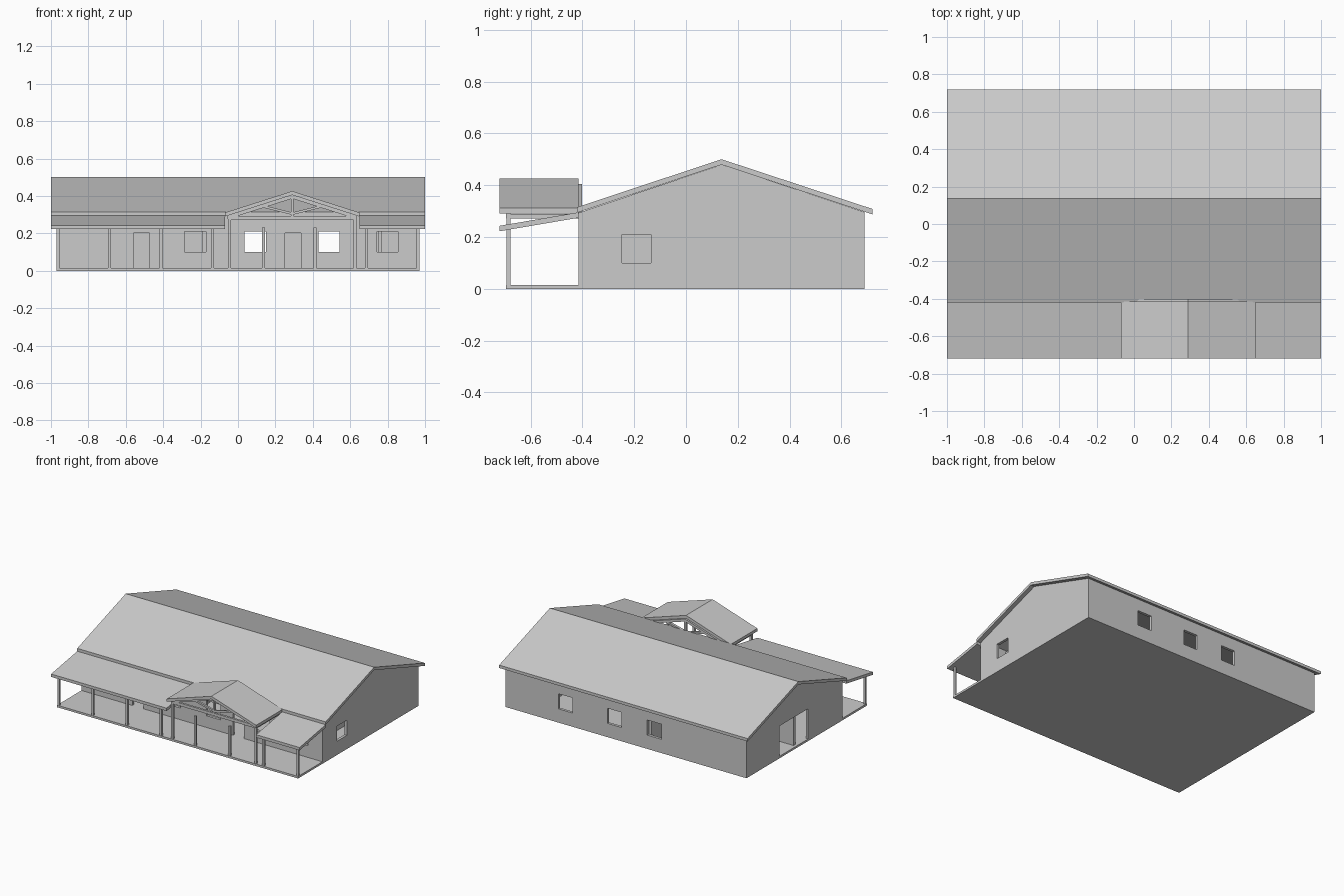
import bpy, bmesh
from mathutils import Vector

cube = bpy.data.objects.get("Cube")
if cube:
    bpy.data.objects.remove(cube)

GREY = (0.6, 0.6, 0.6, 1)
grey = bpy.data.materials.new("plain grey")
grey.use_nodes = True
grey.diffuse_color = GREY
grey.node_tree.nodes["Principled BSDF"].inputs["Base Color"].default_value = GREY


def extrude(name, profile, axis, a, b):
    """Extrude a 2D profile from a to b. Axis x takes (y, z), axis y takes (x, z)."""
    def put(p, t):
        return (t, p[0], p[1]) if axis == "x" else (p[0], t, p[1])
    bm = bmesh.new()
    face = bm.faces.new([bm.verts.new(put(p, a)) for p in profile])
    new = bmesh.ops.extrude_face_region(bm, geom=[face])["geom"]
    shift = Vector(put((0, 0), b - a))
    bmesh.ops.translate(bm, vec=shift, verts=[v for v in new if isinstance(v, bmesh.types.BMVert)])
    bmesh.ops.recalc_face_normals(bm, faces=bm.faces)
    mesh = bpy.data.meshes.new(name)
    bm.to_mesh(mesh)
    bm.free()
    mesh.materials.append(grey)
    obj = bpy.data.objects.new(name, mesh)
    bpy.context.collection.objects.link(obj)
    return obj


def box(name, x, y, z):
    return extrude(name, [(x[0], z[0]), (x[1], z[0]), (x[1], z[1]), (x[0], z[1])], "y", *y)


def slab(name, line, depth, axis, a, b):
    """Extrude a band that hangs below a line of points."""
    under = [(u, v - depth) for u, v in reversed(line)]
    return extrude(name, line + under, axis, a, b)


def strut(name, p, q, width, y):
    """Straight timber between two points in the x-z plane."""
    p, q = Vector(p), Vector(q)
    side = (q - p).orthogonal().normalized() * width / 2
    return extrude(name, [p + side, q + side, q - side, p - side], "y", *y)


def cut(target, cutter):
    mod = target.modifiers.new("opening", "BOOLEAN")
    mod.operation = "DIFFERENCE"
    mod.solver = "EXACT"
    mod.object = cutter
    bpy.context.view_layer.objects.active = target
    bpy.ops.object.modifier_apply(modifier=mod.name)
    bpy.data.objects.remove(cutter)


# Main dimensions
SIDE, FRONT, BACK, RIDGE = 0.97, -0.415, 0.69, 0.137
WALL, FLOOR, ROOF = 0.02, 0.015, 0.021
PORCH = -0.695
EDGE = -0.72

# House shell: gabled block hollowed down to its floor
house = extrude("house_walls", [(FRONT, 0), (BACK, 0), (BACK, 0.296), (RIDGE, 0.479), (FRONT, 0.293)],
                "x", -SIDE, SIDE)
cut(house, box("hollow", (-SIDE + WALL, SIDE - WALL), (FRONT + WALL, BACK - WALL), (FLOOR, 1)))

# Window and door openings
SILL, HEAD, DOOR_HEAD = 0.10, 0.21, 0.203
front_cut, back_cut = (FRONT - 0.05, FRONT + 0.05), (BACK - 0.05, BACK + 0.05)
for x in (-0.285, 0.036, 0.43, 0.742):
    cut(house, box("window", (x, x + 0.114), front_cut, (SILL, HEAD)))
for x in (-0.285, 0.036, 0.43):
    cut(house, box("window", (x, x + 0.114), back_cut, (SILL, HEAD)))
for x in (-0.56, 0.25):
    cut(house, box("door", (x, x + 0.088), front_cut, (FLOOR, DOOR_HEAD)))
cut(house, box("side_window", (0.9, 1), (-0.247, -0.135), (SILL, HEAD)))
cut(house, box("wide_door", (-1, -0.9), (-0.02, 0.31), (FLOOR, 0.235)))

# Inner partitions
for x in (-0.19, 0.75):
    box("partition", (x, x + WALL), (FRONT + WALL, BACK - WALL), (FLOOR, 0.29))
box("cross_partition", (-SIDE + WALL, -0.19), (0.1, 0.1 + WALL), (FLOOR, 0.29))

# Main roof and the lower porch roofs
slab("main_roof", [(-0.42, 0.315), (RIDGE, 0.5), (0.72, 0.308)], ROOF, "x", -1, 1)
for x in ((-1, -0.07), (0.65, 1)):
    slab("porch_roof", [(EDGE, 0.243), (FRONT, 0.295)], ROOF, "x", *x)

# Porch floor and its evenly spaced posts
box("porch_floor", (-SIDE, SIDE), (PORCH, FRONT), (0, FLOOR))
POST_Y = (-0.692, -0.677)
for i in range(8):
    x = -0.962 + i * 1.924 / 7
    box("porch_post", (x - 0.008, x + 0.008), POST_Y, (FLOOR, 0.23))

# Entrance gable roof on tall posts and side beams
MID, HALF = 0.29, 0.36
slab("entrance_roof", [(MID - HALF, 0.311), (MID, 0.426), (MID + HALF, 0.311)], ROOF, "y", EDGE, FRONT)
for s in (-1, 1):
    x = MID + s * 0.335
    box("entrance_post", (x - 0.008, x + 0.008), POST_Y, (FLOOR, 0.275))
    box("entrance_beam", (x - 0.008, x + 0.008), (PORCH, FRONT), (0.272, 0.288))

# Open timber trusses at the front and back of the entrance
for y in (POST_Y, (-0.42, -0.402)):
    slab("truss_rafters", [(MID - 0.345, 0.295), (MID, 0.405), (MID + 0.345, 0.295)], 0.019, "y", *y)
    box("truss_tie", (MID - 0.343, MID + 0.343), y, (0.272, 0.293))
    box("truss_king_post", (MID - 0.007, MID + 0.007), y, (0.29, 0.395))
    for s in (-1, 1):
        strut("truss_web", (MID, 0.305), (MID + s * 0.16, 0.345), 0.013, y)
